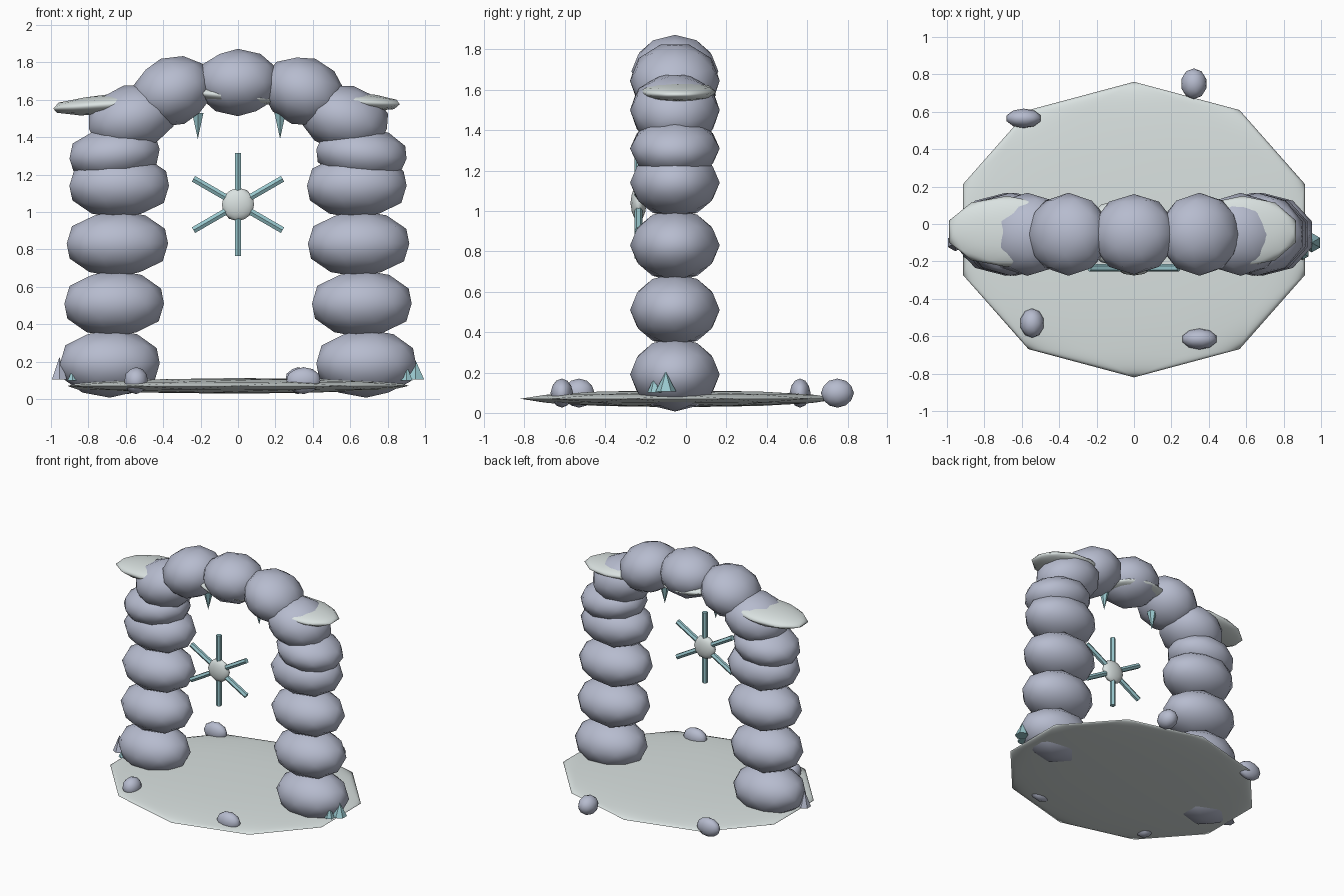
import bpy
import math
from mathutils import Vector

cube = bpy.data.objects.get("Cube")
if cube:
    bpy.data.objects.remove(cube, do_unlink=True)


def material(name, rgb):
    m = bpy.data.materials.new(name)
    m.use_nodes = True
    m.diffuse_color = (*rgb, 1)
    m.node_tree.nodes["Principled BSDF"].inputs["Base Color"].default_value = (*rgb, 1)
    return m


STONE = material("blue grey stone", (0.47, 0.50, 0.62))
SNOW = material("frosty white", (0.70, 0.76, 0.75))
ICE = material("pale teal ice", (0.32, 0.58, 0.62))


def finish(name, mat, smooth):
    ob = bpy.context.object
    ob.name = name
    ob.data.materials.append(mat)
    if smooth:
        bpy.ops.object.shade_smooth()
    return ob


def blob(name, mat, loc, size, tilt=0):
    """Low-poly ellipsoid, tilted about the y axis in degrees."""
    bpy.ops.mesh.primitive_ico_sphere_add(subdivisions=2, radius=1, location=loc,
                                          rotation=(0, math.radians(tilt), 0))
    bpy.context.object.scale = size
    return finish(name, mat, True)


def spike(name, mat, loc, radius, height, sides=6, down=False):
    """Cone with its base centred on loc."""
    sign = -1 if down else 1
    bpy.ops.mesh.primitive_cone_add(vertices=sides, radius1=radius, radius2=0, depth=height,
                                    location=Vector(loc) + Vector((0, 0, sign * height / 2)),
                                    rotation=(math.pi if down else 0, 0, 0))
    return finish(name, mat, False)


# Ground disc
blob("ground_disc", SNOW, (0, -0.03, 0.07), (0.96, 0.79, 0.042))

# Stacked boulders of both pillars and the arch: x, z, width, height, tilt
Y = -0.055
BOULDERS = [
    (0.685, 0.19, 0.28, 0.183, 0),
    (0.662, 0.51, 0.28, 0.18, 0),
    (0.645, 0.83, 0.285, 0.178, 0),
    (0.635, 1.14, 0.28, 0.175, 0),
    (0.66, 1.31, 0.255, 0.15, 6),
    (0.57, 1.50, 0.245, 0.18, 14),
    (0.35, 1.645, 0.225, 0.185, 20),
]
for side, label in ((1, "left"), (-1, "right")):
    for i, (x, z, w, h, tilt) in enumerate(BOULDERS):
        blob(f"{label}_boulder_{i + 1}", STONE, (side * x, Y, z), (w, 0.222, h), side * tilt)
blob("top_boulder", STONE, (0, Y, 1.692), (0.228, 0.215, 0.18))

# Snow ledges lodged in the arch
blob("right_snow_ledge", SNOW, (-0.68, -0.04, 1.575), (0.325, 0.19, 0.055), -4)
blob("left_snow_ledge", SNOW, (0.58, -0.04, 1.59), (0.30, 0.19, 0.052), 3)
blob("middle_snow_ledge", SNOW, (-0.03, -0.05, 1.62), (0.25, 0.19, 0.05), 5)

# Snowflake: squashed hub and six rods
HUB = Vector((0, -0.235, 1.04))
blob("snowflake_hub", SNOW, HUB, (0.09, 0.04, 0.09))
for i in range(6):
    angle = i * math.pi / 3
    direction = Vector((math.sin(angle), 0, math.cos(angle)))
    bpy.ops.mesh.primitive_cylinder_add(vertices=6, radius=0.02, depth=0.22,
                                        location=HUB + direction * 0.165,
                                        rotation=(0, angle, 0))
    finish(f"snowflake_arm_{i + 1}", ICE, False)

# Icicles under the arch
for x in (-0.215, 0.225):
    spike("icicle", ICE, (x, -0.06, 1.53), 0.035, 0.14, down=True)

# Ice crystals and stone spike by the feet
spike("large_ice_crystal", ICE, (0.95, -0.1, 0.105), 0.052, 0.1)
spike("small_ice_crystal", ICE, (0.9, -0.155, 0.1), 0.037, 0.085)
spike("tiny_ice_crystal", ICE, (-0.885, -0.16, 0.1), 0.03, 0.055)
spike("stone_spike", STONE, (-0.955, -0.1, 0.105), 0.046, 0.12)

# Loose pebbles around the disc
for x, y, w, d in ((0.32, 0.75, 0.07, 0.082), (-0.59, 0.565, 0.095, 0.052),
                   (-0.545, -0.53, 0.065, 0.078), (0.35, -0.615, 0.095, 0.056)):
    blob("pebble", STONE, (x, y, 0.098), (w, d, 0.072))
